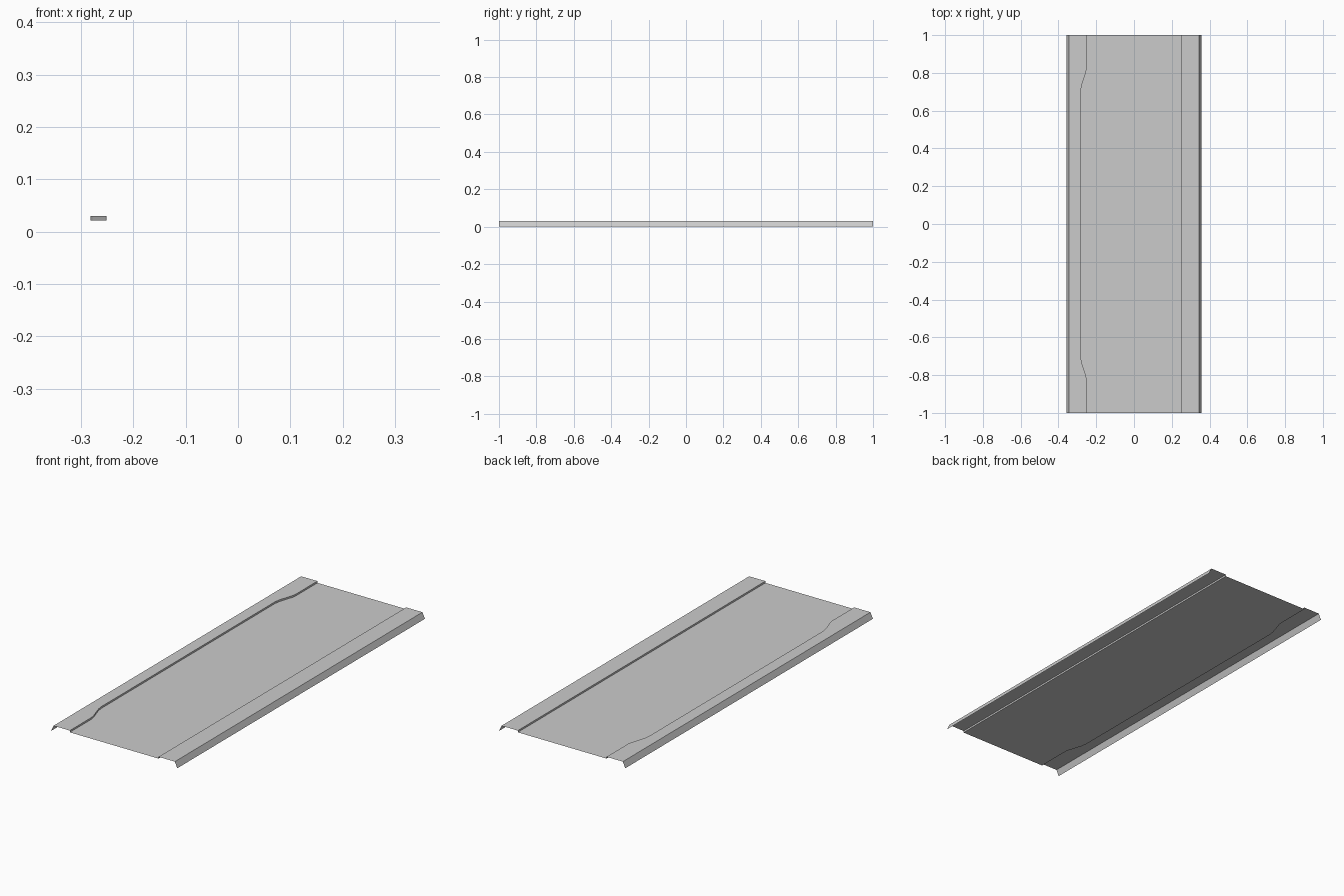
import bpy
import bmesh

if "Cube" in bpy.data.objects:
    bpy.data.objects.remove(bpy.data.objects["Cube"])

TOP, FLOOR = 0.03, 0.021            # raised rim height, sunken deck height
RIM, EDGE, STEP = 0.343, 0.357, 0.251

# Left step line: narrows near both ends with a soft S-bend (y, x)
half = [(1.0, -0.251), (0.825, -0.251), (0.805, -0.254),
        (0.73, -0.278), (0.70, -0.282)]
step_line = half + [(-y, x) for y, x in reversed(half)]


def sheet(name, rails):
    """Open sheet lofted between consecutive lengthwise rails."""
    bm = bmesh.new()
    rows = [[bm.verts.new(p) for p in rail] for rail in rails]
    for a, b in zip(rows, rows[1:]):
        for i in range(len(a) - 1):
            bm.faces.new((a[i], a[i + 1], b[i + 1], b[i]))
    bm.normal_update()
    mesh = bpy.data.meshes.new(name)
    bm.to_mesh(mesh)
    bm.free()
    obj = bpy.data.objects.new(name, mesh)
    bpy.context.collection.objects.link(obj)
    return obj


def straight(x, z):
    return [(x, y, z) for y, _ in step_line]


# Tray cross-section from left flange to right flange
sheet("folded_tray_panel", [
    straight(-EDGE, 0), straight(-RIM, TOP),
    [(x, y, TOP) for y, x in step_line],
    [(x, y, FLOOR) for y, x in step_line],
    straight(STEP, FLOOR), straight(STEP, TOP),
    straight(RIM, TOP), straight(EDGE, 0),
])
